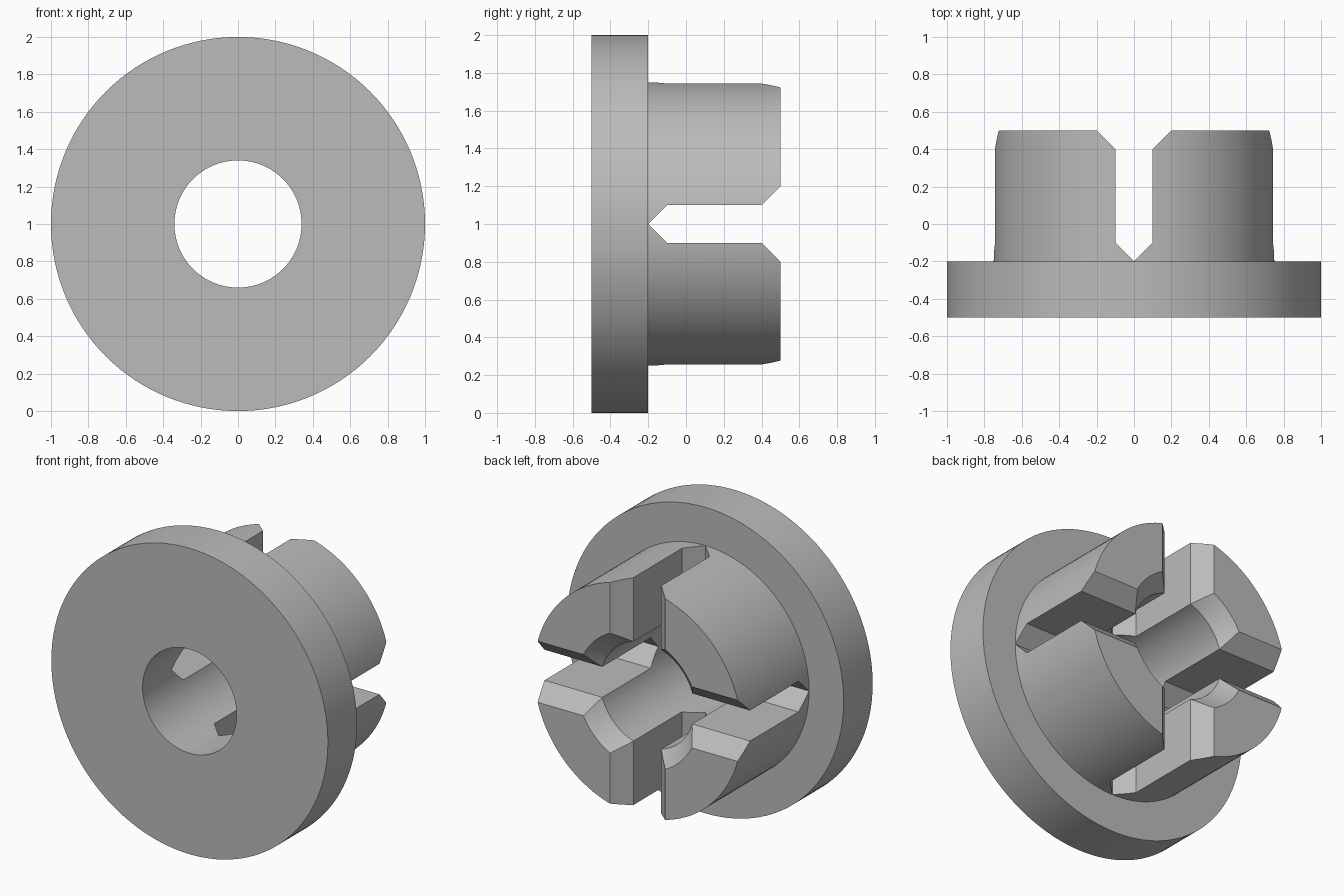
import bpy, bmesh, math
from mathutils import Matrix, Vector

cube = bpy.data.objects.get("Cube")
if cube:
    bpy.data.objects.remove(cube, do_unlink=True)

CENTRE = Vector((0, 0, 1))
SEGMENTS = 128

grey = bpy.data.materials.new("plain grey")
grey.use_nodes = True
colour = (0.5, 0.5, 0.5, 1)
grey.diffuse_color = colour
grey.node_tree.nodes["Principled BSDF"].inputs["Base Color"].default_value = colour


def make_object(name, bm):
    bmesh.ops.recalc_face_normals(bm, faces=bm.faces[:])
    mesh = bpy.data.meshes.new(name)
    bm.to_mesh(mesh)
    bm.free()
    mesh.materials.append(grey)
    obj = bpy.data.objects.new(name, mesh)
    bpy.context.collection.objects.link(obj)
    return obj


def lathe(name, profile):
    """Turn a closed (radius, y) profile around the y axis."""
    bm = bmesh.new()
    rings = []
    for i in range(SEGMENTS):
        a = 2 * math.pi * i / SEGMENTS
        rings.append([bm.verts.new(CENTRE + Vector((r * math.cos(a), y, r * math.sin(a))))
                      for r, y in profile])
    n = len(profile)
    for i, ring in enumerate(rings):
        after = rings[(i + 1) % SEGMENTS]
        for j in range(n):
            k = (j + 1) % n
            bm.faces.new((ring[j], ring[k], after[k], after[j]))
    return make_object(name, bm)


def slot_cutter(name, angle):
    """Prism with a V-shaped floor and a flared mouth, turned about y."""
    half = [(0.1, -0.1), (0.1, 0.4), (0.25, 0.55)]
    outline = [(0, -0.1995)] + half + [(-x, y) for x, y in reversed(half)]
    bm = bmesh.new()
    face = bm.faces.new([bm.verts.new((x, y, -0.9)) for x, y in outline])
    grown = bmesh.ops.extrude_face_region(bm, geom=[face])
    top = [v for v in grown["geom"] if isinstance(v, bmesh.types.BMVert)]
    bmesh.ops.translate(bm, verts=top, vec=(0, 0, 1.8))
    bmesh.ops.transform(bm, verts=bm.verts[:],
                        matrix=Matrix.Translation(CENTRE) @ Matrix.Rotation(angle, 4, "Y"))
    cutter = make_object(name, bm)
    cutter.hide_render = True
    return cutter


# Flange and hub in one turned body, bore flared at the back
bushing = lathe("flanged_split_bushing", [
    (0.34, -0.5), (1, -0.5), (1, -0.2), (0.75, -0.2),
    (0.75, 0.5), (0.44, 0.5), (0.34, 0.4)])

bpy.context.view_layer.objects.active = bushing
bushing.select_set(True)

# Crossed slots split the hub into four jaws
for name, angle in (("upright_slot", 0), ("level_slot", math.pi / 2)):
    cutter = slot_cutter(name, angle)
    mod = bushing.modifiers.new(name, "BOOLEAN")
    mod.operation = "DIFFERENCE"
    mod.solver = "EXACT"
    mod.object = cutter
    bpy.ops.object.modifier_apply(modifier=mod.name)
    bpy.data.objects.remove(cutter, do_unlink=True)

bpy.ops.object.shade_smooth_by_angle(angle=math.radians(25))
